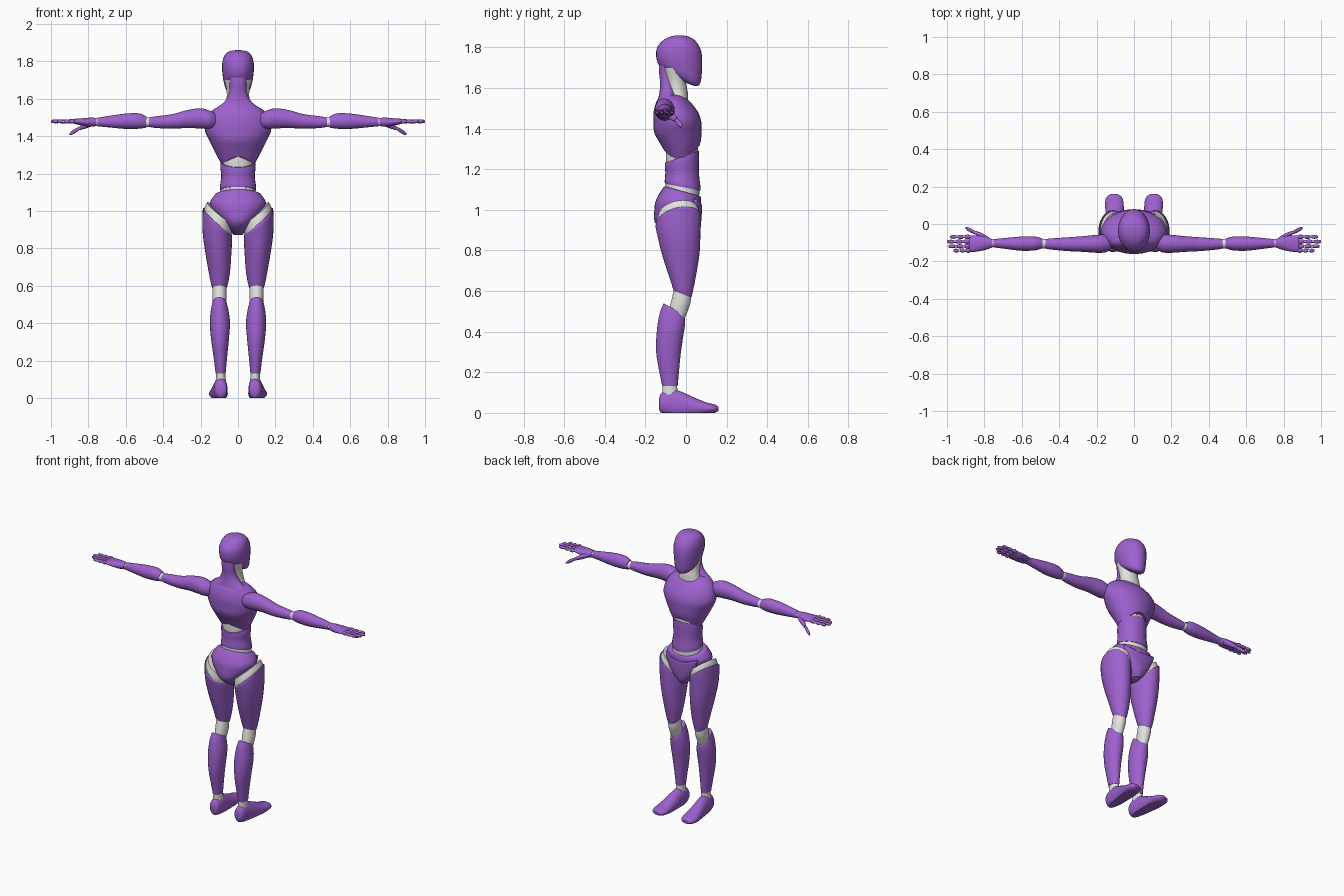
import bpy, bmesh, math
from mathutils import Vector


def material(name, rgb):
    m = bpy.data.materials.new(name)
    m.diffuse_color = (*rgb, 1)
    return m


PURPLE = material("purple shell", (0.34, 0.12, 0.62))
PALE = material("pale joint", (0.76, 0.76, 0.73))
ORDER = {"x": (0, 1, 2), "y": (1, 0, 2), "z": (2, 0, 1)}


def smooth_rings(rings, steps):
    """Catmull-Rom interpolation between the given cross-sections."""
    r = [Vector(tuple(s) + (0,) * (8 - len(s))) for s in rings]
    out = []
    for i in range(len(r) - 1):
        p0, p1, p2, p3 = r[max(i - 1, 0)], r[i], r[i + 1], r[min(i + 2, len(r) - 1)]
        for k in range(steps):
            t = k / steps
            out.append(0.5 * (2 * p1 + (p2 - p0) * t + (2 * p0 - 5 * p1 + 4 * p2 - p3) * t ** 2
                              + (3 * p1 - p0 - 3 * p2 + p3) * t ** 3))
    return out + [r[-1]]


def loft(name, rings, axis="z", mat=PURPLE, mirror=False, sides=28, steps=4, floor=None):
    """Ring: position, centre a, centre b, radius a, radius b, tilt a, tilt b, arch."""
    n, i, j = ORDER[axis]
    bm = bmesh.new()
    loops = []
    for t, a, b, ra, rb, ta, tb, arch in smooth_rings(rings, steps):
        loop = []
        for k in range(sides):
            ang = 2 * math.pi * k / sides
            da, db = ra * math.cos(ang), rb * math.sin(ang)
            co = [0, 0, 0]
            co[n] = t + ta * da + tb * db - arch * math.cos(ang) ** 2
            co[i], co[j] = a + da, b + db
            if floor is not None:
                co[2] = max(co[2], floor)
            loop.append(bm.verts.new(co))
        loops.append(loop)
    for lo, hi in zip(loops, loops[1:]):
        for k in range(sides):
            m = (k + 1) % sides
            bm.faces.new((lo[k], lo[m], hi[m], hi[k]))
    bm.faces.new(loops[0])
    bm.faces.new(loops[-1])
    bmesh.ops.recalc_face_normals(bm, faces=bm.faces)
    mesh = bpy.data.meshes.new(name)
    bm.to_mesh(mesh)
    bm.free()
    mesh.materials.append(mat)
    ob = bpy.data.objects.new(name, mesh)
    bpy.context.collection.objects.link(ob)
    bpy.ops.object.select_all(action="DESELECT")
    ob.select_set(True)
    bpy.context.view_layer.objects.active = ob
    bpy.ops.object.shade_smooth_by_angle(angle=math.radians(40))
    if mirror:
        mod = ob.modifiers.new("mirror", "MIRROR")
        mod.use_mirror_merge = False
    return ob


# Head and neck
loft("head", [
    (1.624, 0, 0.005, 0.03, 0.03, 0, -0.4), (1.637, 0, -0.003, 0.052, 0.06, 0, -0.45),
    (1.665, 0, -0.02, 0.069, 0.093, 0, -0.35), (1.705, 0, -0.028, 0.079, 0.107, 0, -0.1),
    (1.755, 0, -0.034, 0.085, 0.113), (1.80, 0, -0.037, 0.083, 0.105),
    (1.838, 0, -0.034, 0.068, 0.075), (1.855, 0, -0.032, 0.042, 0.04),
    (1.86, 0, -0.032, 0.012, 0.012)])
loft("neck", [
    (1.52, 0, -0.04, 0.085, 0.05), (1.57, 0, -0.04, 0.066, 0.05),
    (1.63, 0, -0.05, 0.06, 0.05), (1.70, 0, -0.06, 0.071, 0.06)], mat=PALE)
loft("nape", [
    (1.50, 0, -0.095, 0.15, 0.052), (1.545, 0, -0.09, 0.12, 0.048),
    (1.585, 0, -0.09, 0.072, 0.04), (1.63, 0, -0.095, 0.048, 0.033),
    (1.68, 0, -0.1, 0.045, 0.033), (1.72, 0, -0.095, 0.05, 0.038)])

# Torso
loft("chest", [
    (1.305, 0, -0.02, 0.088, 0.087, 0, 0.15, 0.055), (1.335, 0, -0.026, 0.118, 0.1, 0, 0.1, 0.03),
    (1.38, 0, -0.04, 0.155, 0.116), (1.43, 0, -0.042, 0.177, 0.118),
    (1.48, 0, -0.05, 0.172, 0.11), (1.53, 0, -0.062, 0.145, 0.085),
    (1.56, 0, -0.07, 0.1, 0.06), (1.57, 0, -0.075, 0.05, 0.04)])
loft("spine_core", [
    (1.06, 0, -0.015, 0.1, 0.08), (1.12, 0, -0.018, 0.091, 0.083), (1.18, 0, -0.018, 0.08, 0.075),
    (1.25, 0, -0.02, 0.083, 0.079), (1.33, 0, -0.02, 0.08, 0.077)], mat=PALE)
loft("waist", [
    (1.112, 0, -0.016, 0.096, 0.088, 0, -0.2), (1.13, 0, -0.017, 0.097, 0.088, 0, -0.15),
    (1.18, 0, -0.019, 0.09, 0.083), (1.235, 0, -0.02, 0.094, 0.084, 0, 0.25),
    (1.262, 0, -0.02, 0.092, 0.083, 0, 0.35)])

# Pelvis with the raised front panel
loft("pelvis", [
    (0.872, 0, -0.015, 0.022, 0.045), (0.895, 0, -0.025, 0.048, 0.085),
    (0.94, 0, -0.042, 0.087, 0.112), (1.0, 0, -0.042, 0.134, 0.114),
    (1.045, 0, -0.036, 0.149, 0.111, 0, -0.05), (1.085, 0, -0.02, 0.125, 0.093, 0, -0.25),
    (1.092, 0, -0.018, 0.108, 0.085, 0, -0.28)])
loft("front_panel", [
    (0.875, 0, 0.02, 0.024, 0.03), (0.91, 0, 0.035, 0.05, 0.035), (0.97, 0, 0.043, 0.09, 0.034),
    (1.02, 0, 0.046, 0.115, 0.032, 0, 0, -0.025), (1.03, 0, 0.045, 0.11, 0.03, 0, 0, -0.025)])

# Legs
loft("hip_joint", [
    (0.92, 0.11, -0.038, 0.07, 0.104, 0.8, 0.2), (0.955, 0.106, -0.038, 0.074, 0.106, 0.8, 0.2),
    (0.99, 0.096, -0.038, 0.07, 0.098, 0.8, 0.15)], mat=PALE, mirror=True)
loft("thigh", [
    (0.582, 0.099, -0.016, 0.035, 0.043, 0, -0.3), (0.605, 0.099, -0.016, 0.044, 0.049, 0, -0.2),
    (0.68, 0.1, -0.018, 0.058, 0.068), (0.78, 0.105, -0.026, 0.07, 0.092),
    (0.87, 0.11, -0.034, 0.079, 0.105, 0.2, 0.05), (0.94, 0.112, -0.038, 0.077, 0.112, 0.75, 0.2),
    (0.955, 0.112, -0.038, 0.073, 0.107, 0.8, 0.2)], mirror=True)
loft("knee", [
    (0.45, 0.098, -0.05, 0.03, 0.036), (0.50, 0.099, -0.038, 0.034, 0.046),
    (0.55, 0.099, -0.025, 0.038, 0.048), (0.62, 0.099, -0.016, 0.035, 0.04)],
    mat=PALE, mirror=True)
loft("shin", [
    (0.132, 0.093, -0.079, 0.027, 0.038), (0.20, 0.094, -0.083, 0.034, 0.048),
    (0.30, 0.096, -0.086, 0.046, 0.061), (0.40, 0.097, -0.077, 0.054, 0.067),
    (0.47, 0.098, -0.067, 0.047, 0.063, 0, -0.3), (0.512, 0.099, -0.06, 0.037, 0.05, 0, -0.55)],
    mirror=True)
loft("ankle", [
    (0.08, 0.092, -0.078, 0.028, 0.036), (0.12, 0.092, -0.079, 0.025, 0.036),
    (0.16, 0.093, -0.08, 0.025, 0.035)], mat=PALE, mirror=True)
loft("foot", [
    (-0.133, 0.091, 0.045, 0.018, 0.025), (-0.12, 0.091, 0.048, 0.032, 0.05),
    (-0.07, 0.093, 0.045, 0.037, 0.07), (-0.02, 0.096, 0.038, 0.041, 0.065),
    (0.04, 0.101, 0.028, 0.046, 0.048), (0.10, 0.105, 0.022, 0.05, 0.03),
    (0.14, 0.106, 0.021, 0.043, 0.021), (0.16, 0.106, 0.02, 0.02, 0.01)],
    axis="y", mirror=True, floor=0.0)

# Arms
loft("upper_arm", [
    (0.12, -0.1, 1.485, 0.03, 0.035), (0.15, -0.104, 1.488, 0.047, 0.048),
    (0.20, -0.106, 1.495, 0.048, 0.054), (0.27, -0.107, 1.492, 0.042, 0.048),
    (0.35, -0.108, 1.479, 0.037, 0.039), (0.44, -0.107, 1.475, 0.03, 0.031),
    (0.475, -0.106, 1.475, 0.025, 0.025)], axis="x", mirror=True)
loft("elbow", [
    (0.45, -0.106, 1.475, 0.022, 0.022), (0.485, -0.105, 1.475, 0.026, 0.026),
    (0.52, -0.105, 1.477, 0.024, 0.024)], axis="x", mat=PALE, mirror=True)
loft("forearm", [
    (0.49, -0.104, 1.476, 0.026, 0.03), (0.53, -0.104, 1.481, 0.037, 0.041),
    (0.60, -0.105, 1.48, 0.038, 0.041), (0.68, -0.104, 1.478, 0.03, 0.032),
    (0.75, -0.103, 1.476, 0.022, 0.023)], axis="x", mirror=True)
loft("wrist", [
    (0.73, -0.103, 1.476, 0.018, 0.018), (0.76, -0.103, 1.476, 0.02, 0.02),
    (0.79, -0.103, 1.476, 0.018, 0.015)], axis="x", mat=PALE, mirror=True)
loft("palm", [
    (0.757, -0.103, 1.476, 0.022, 0.022), (0.79, -0.103, 1.475, 0.034, 0.024),
    (0.83, -0.104, 1.476, 0.042, 0.02), (0.87, -0.106, 1.479, 0.044, 0.014),
    (0.883, -0.106, 1.479, 0.041, 0.009)], axis="x", mirror=True)

# Fingers: a pale core with three shell segments each
for label, y, tip in (("index", -0.069, 0.983), ("middle", -0.094, 1.0),
                      ("ring", -0.119, 0.992), ("little", -0.142, 0.965)):
    start = 0.872
    loft(label + "_finger_core", [(start, y, 1.479, 0.007, 0.007),
                                  (tip - 0.01, y, 1.479, 0.006, 0.006)],
         axis="x", mat=PALE, mirror=True, sides=10, steps=1)
    step = (tip - start) / 3
    for s in range(3):
        x0, r = start + s * step + 0.003, 0.0115 - s * 0.001
        x1 = start + (s + 1) * step - (0.003 if s < 2 else 0)
        loft(f"{label}_finger_segment_{s + 1}", [
            (x0, y, 1.479, r * 0.7, r * 0.7), (x0 + step * 0.2, y, 1.479, r, r),
            (x1 - step * 0.25, y, 1.479, r, r), (x1, y, 1.479, r * 0.55, r * 0.55)],
            axis="x", mirror=True, sides=12, steps=2)

# Thumb
loft("thumb_base", [
    (0.775, -0.085, 1.47, 0.014, 0.014), (0.81, -0.068, 1.459, 0.018, 0.017),
    (0.848, -0.046, 1.442, 0.01, 0.011)], axis="x", mirror=True, sides=14)
loft("thumb_joint", [
    (0.835, -0.053, 1.448, 0.008, 0.008), (0.865, -0.039, 1.432, 0.008, 0.008)],
    axis="x", mat=PALE, mirror=True, sides=10, steps=1)
loft("thumb_tip", [
    (0.85, -0.046, 1.441, 0.009, 0.01), (0.868, -0.037, 1.43, 0.011, 0.012),
    (0.888, -0.027, 1.418, 0.01, 0.011), (0.9, -0.021, 1.411, 0.004, 0.005)],
    axis="x", mirror=True, sides=14)
